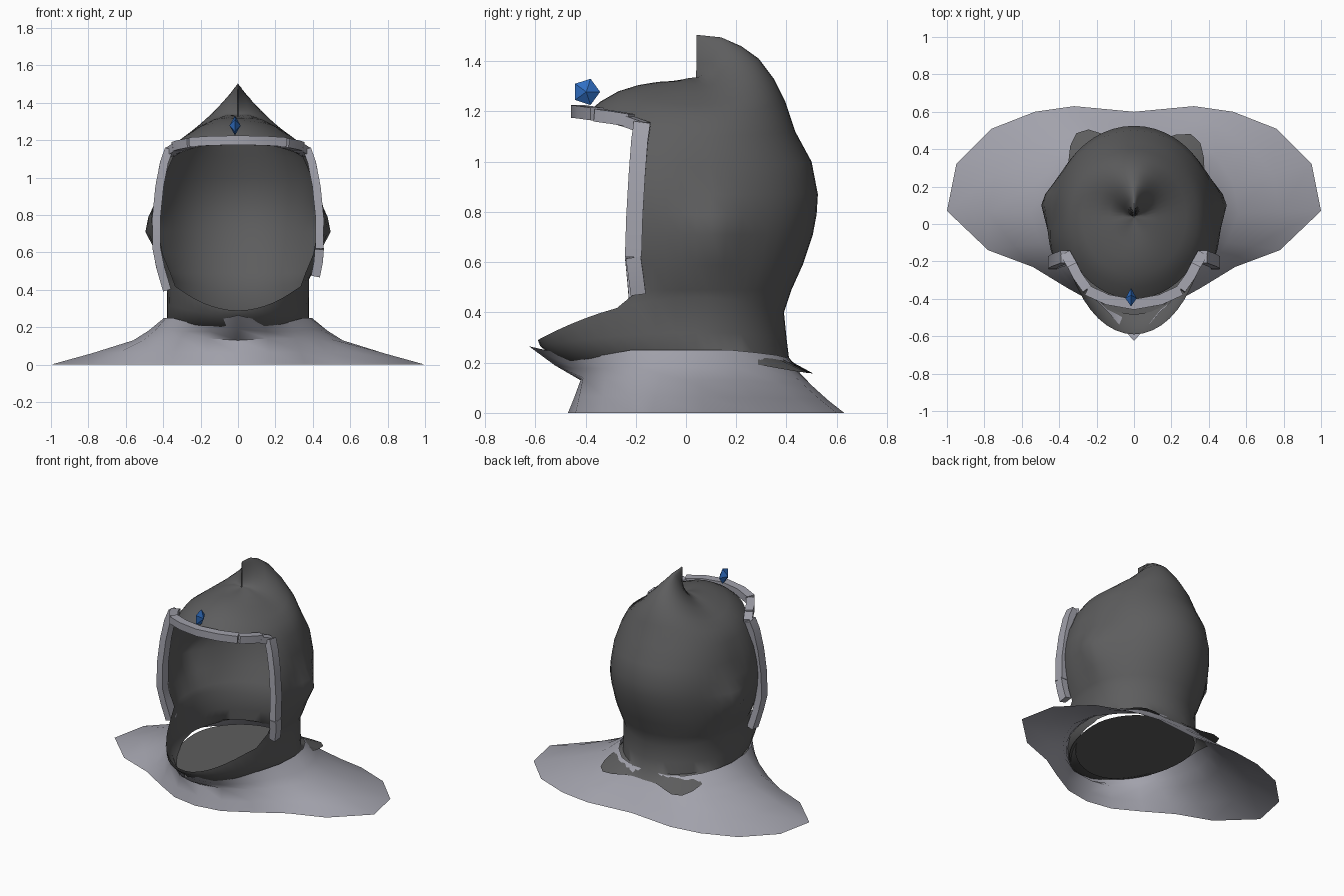
import bpy, bmesh, math
from mathutils import Vector

if "Cube" in bpy.data.objects:
    bpy.data.objects.remove(bpy.data.objects["Cube"])


def material(name, rgb):
    m = bpy.data.materials.new(name)
    m.diffuse_color = (*rgb, 1)
    m.use_nodes = True
    m.node_tree.nodes["Principled BSDF"].inputs["Base Color"].default_value = m.diffuse_color
    return m


DARK = material("dark_cloth", (0.11, 0.11, 0.112))
GREY = material("pale_grey", (0.36, 0.36, 0.41))
BLUE = material("blue_gem", (0.03, 0.16, 0.55))


def finish(name, bm, mat, smooth=None):
    bmesh.ops.remove_doubles(bm, verts=bm.verts, dist=0.0005)
    bmesh.ops.recalc_face_normals(bm, faces=bm.faces)
    me = bpy.data.meshes.new(name)
    bm.to_mesh(me)
    bm.free()
    me.materials.append(mat)
    ob = bpy.data.objects.new(name, me)
    bpy.context.collection.objects.link(ob)
    if smooth:
        bpy.ops.object.select_all(action='DESELECT')
        ob.select_set(True)
        bpy.context.view_layer.objects.active = ob
        bpy.ops.object.shade_smooth_by_angle(angle=math.radians(smooth))
    return ob


def skin(bm, rows, skip=lambda r, c: False):
    """Bridge closed rows of points with quads."""
    vs = [[bm.verts.new(p) for p in row] for row in rows]
    n = len(rows[0])
    for r in range(len(rows) - 1):
        for c in range(n):
            if not skip(r, c):
                d = (c + 1) % n
                bm.faces.new((vs[r][c], vs[r][d], vs[r + 1][d], vs[r + 1][c]))
    return vs


# Hood: rings as (half width, front y, back y, front z, side z, back z)
YC, N = 0.04, 48
RINGS = [
    (0.003, .038, .042, 1.325, 1.335, 1.505),
    (.06, -.03, .14, 1.322, 1.335, 1.495),
    (.13, -.11, .22, 1.318, 1.31, 1.46),
    (.20, -.19, .29, 1.305, 1.275, 1.41),
    (.28, -.27, .35, 1.28, 1.225, 1.33),
    (.34, -.34, .395, 1.24, 1.18, 1.24),
    (.385, -.40, .435, 1.19, 1.10, 1.12),   # brow edge
    (.42, -.41, .50, 1.0, .98, 1.0),
    (.435, -.42, .525, .87, .87, .87),
    (.44, -.42, .52, .79, .79, .79),
    (.435, -.42, .505, .71, .71, .71),
    (.42, -.42, .465, .59, .59, .59),
    (.395, -.42, .42, .48, .49, .49),
    (.38, -.59, .39, .29, .46, .40),        # chin edge
    (.38, -.58, .40, .265, .32, .30),
    (.38, -.50, .41, .20, .25, .22),
    (.37, -.40, .45, .17, .22, .17),        # hem
]


def ring(rx, yf, yb, zf, zs, zb, hem=False):
    pts = []
    for i in range(N):
        t = 2 * math.pi * i / N
        s, c = math.sin(t), math.cos(t)
        x = rx * s
        y = YC - c * ((YC - yf) if c > 0 else (yb - YC))
        z = zs + ((zf if c > 0 else zb) - zs) * c * c
        # sides spread to meet the frame bars
        if 0 < c < .6:
            x *= 1 + .25 * c * math.exp(-((z - .78) / .3) ** 4)
        # ear bulges
        if abs(x) > 0.2:
            k = math.exp(-((y - .11) / .12) ** 2 - ((z - .72) / .11) ** 2)
            x += math.copysign(.065 * k, x)
        # hem corners flare over the mantle at the back
        if hem and c < 0:
            b = math.exp(-((abs(s) - (.66 if x > 0 else .6)) / .24) ** 2)
            x, y, z = x * (1 + .37 * b), YC + (y - YC) * (1 + .37 * b), z - .03 * b
        pts.append((x, y, z))
    return pts


rows = [ring(*r, hem=(i == len(RINGS) - 1)) for i, r in enumerate(RINGS)]
bm = bmesh.new()
skin(bm, rows, skip=lambda r, c: 6 <= r <= 12 and (c < 8 or c >= N - 8))
finish("hood", bm, DARK, 50)

# Dark underside closing the neck
bm = bmesh.new()
bm.faces.new([bm.verts.new((x * .97, y * .97, .205)) for x, y, z in rows[15]])
finish("neck_floor", bm, DARK)

# Mantle: half outlines from back to front, mirrored
OUTER = [(0, .60, 0), (.32, .63, 0), (.53, .60, 0), (.76, .51, 0), (.95, .32, 0), (1, .07, 0),
         (.78, -.14, 0), (.54, -.23, 0), (.36, -.34, 0), (.18, -.44, 0), (0, -.47, 0)]
MID = [(0, .50, .11), (.20, .50, .11), (.33, .46, .12), (.44, .36, .12), (.53, .22, .13),
       (.56, .06, .13), (.50, -.10, .135), (.41, -.22, .14), (.31, -.32, .14),
       (.16, -.41, .14), (0, -.42, .13)]
INNER = [(0, .41, .22), (.13, .40, .22), (.24, .36, .23), (.32, .28, .24), (.375, .18, .25),
         (.395, .06, .25), (.385, -.10, .25), (.35, -.22, .25), (.28, -.33, .23),
         (.14, -.47, .23), (0, -.625, .265)]


def mirrored(half):
    return half + [(-x, y, z) for x, y, z in half[-2:0:-1]]


def between(a, b, f, sag):
    return [tuple(Vector(p).lerp(Vector(q), f) - Vector((0, 0, sag))) for p, q in zip(a, b)]


bm = bmesh.new()
skin(bm, [mirrored(h) for h in
          (OUTER, between(OUTER, MID, .5, .004), MID, between(MID, INNER, .5, .008), INNER)])
finish("shoulder_mantle", bm, GREY, 60)


# Face frame: square bars swept along short paths
def bar(name, path, w, d, up):
    bm = bmesh.new()
    pts = [Vector(p) for p in path]
    rows = []
    for i, p in enumerate(pts):
        t = (pts[min(i + 1, len(pts) - 1)] - pts[max(i - 1, 0)]).normalized()
        a = t.cross(Vector(up)).normalized()
        b = a.cross(t).normalized()
        rows.append([p + a * w * i1 + b * d * j1
                     for i1, j1 in ((-1, -1), (1, -1), (1, 1), (-1, 1))])
    vs = skin(bm, rows)
    bm.faces.new(vs[0])
    bm.faces.new(vs[-1])
    finish(name, bm, GREY, 30)


SIDE = [(.37, -.175, 1.15), (.395, -.185, 1.08), (.42, -.195, .95), (.437, -.205, .78),
        (.435, -.21, .62)]
bar("right_frame_bar", SIDE, .022, .033, (0, 1, 0))
bar("right_frame_tip", [(.435, -.21, .62), (.43, -.2, .55), (.415, -.19, .475)],
    .024, .03, (0, 1, 0))
bar("left_frame_bar", [(-x, y, z) for x, y, z in SIDE] + [(-.415, -.2, .52), (-.38, -.19, .40)],
    .022, .033, (0, 1, 0))
bar("brow_frame_bar", [(.25, -.355, 1.19), (.14, -.405, 1.197), (0, -.43, 1.2),
                       (-.14, -.405, 1.197), (-.25, -.355, 1.19)], .028, .025, (0, 0, 1))
for s, side in ((1, "right"), (-1, "left")):
    bar(side + "_brow_link", [(s * .25, -.35, 1.185), (s * .30, -.28, 1.175),
                              (s * .33, -.22, 1.165)], .027, .025, (0, 0, 1))
    bar(side + "_brow_corner", [(s * .325, -.23, 1.16), (s * .365, -.16, 1.135)],
        .028, .022, (0, 0, 1))

# Gem: flattened five-sided double pyramid
bm = bmesh.new()
rim = [bm.verts.new((-.016, -.397 + .055 * math.cos(a), 1.278 + .055 * math.sin(a)))
       for a in [math.radians(72 * i) for i in range(5)]]
for x in (-.046, .014):
    tip = bm.verts.new((x, -.397, 1.278))
    for i in range(5):
        bm.faces.new((rim[i], rim[(i + 1) % 5], tip))
finish("brow_gem", bm, BLUE)
